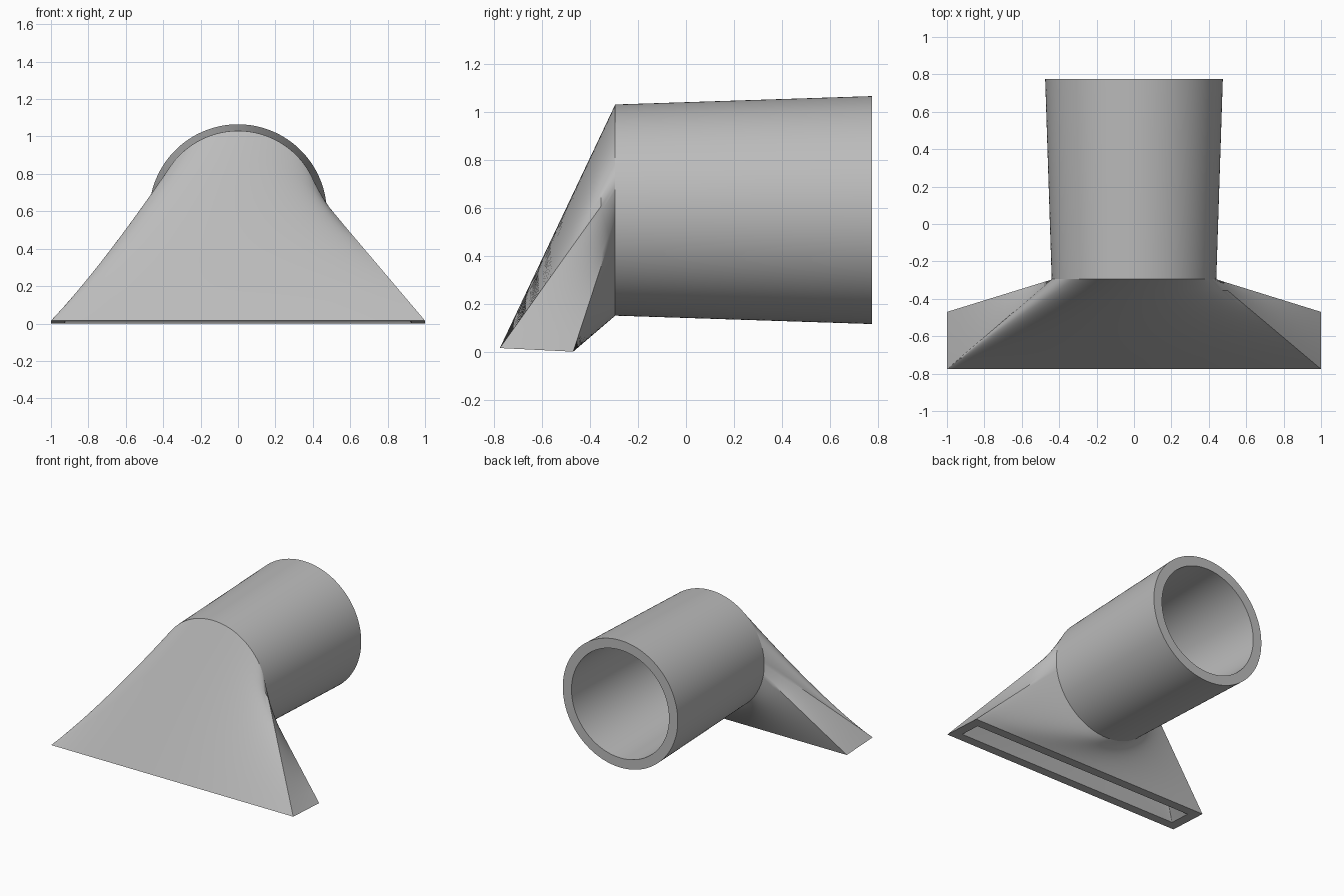
import bpy
import bmesh
from math import sin, cos, radians
from mathutils import Vector

if "Cube" in bpy.data.objects:
    bpy.data.objects.remove(bpy.data.objects["Cube"])

WALL = 0.072
AXIS_Z = 0.59
JOINT_Y, BACK_Y = -0.295, 0.776
JOINT_R, BACK_R = 0.44, 0.475

grey = bpy.data.materials.new("plain_grey")
grey.use_nodes = True
colour = (0.5, 0.5, 0.5, 1)
grey.diffuse_color = colour
grey.node_tree.nodes["Principled BSDF"].inputs["Base Color"].default_value = colour

# Each slot side: start angle, end angle, segments, spacing power along the slot edge
SIDES = [(178, 13, 64, 2), (13, -7, 8, 1), (-7, -170, 64, 2), (-170, -182, 8, 1)]


def circle_loop(radius, y):
    points = []
    for start, end, count, power in SIDES:
        for i in range(count):
            a = radians(start + (end - start) * i / count)
            points.append(Vector((radius * cos(a), y, AXIS_Z + radius * sin(a))))
    return points


def slot_loop(margin):
    x = 1 - margin
    front, back = -0.776 + margin, -0.47 - margin

    def corner(px, py):
        return Vector((px, py, 0.015 * (-0.47 - py) / 0.306))

    corners = [corner(-x, front), corner(x, front), corner(x, back), corner(-x, back)]
    points = []
    for k, (start, end, count, power) in enumerate(SIDES):
        for i in range(count):
            points.append(corners[k].lerp(corners[(k + 1) % 4], (i / count) ** power))
    return points


def blend(first, last, steps):
    """Rows of points running straight from one loop to another."""
    return [[a.lerp(b, s / steps) for a, b in zip(first, last)] for s in range(steps + 1)]


def skin(name, rows):
    bm = bmesh.new()
    rings = [[bm.verts.new(p) for p in row] for row in rows]
    for a, b in zip(rings, rings[1:]):
        n = len(a)
        for i in range(n):
            j = (i + 1) % n
            bm.faces.new((a[i], b[i], b[j], a[j]))
    mesh = bpy.data.meshes.new(name)
    bm.to_mesh(mesh)
    bm.free()
    mesh.materials.append(grey)
    obj = bpy.data.objects.new(name, mesh)
    bpy.context.collection.objects.link(obj)
    bpy.ops.object.select_all(action="DESELECT")
    obj.select_set(True)
    bpy.context.view_layer.objects.active = obj
    bpy.ops.object.shade_smooth_by_angle(angle=radians(30))
    return obj


outer_joint = circle_loop(JOINT_R, JOINT_Y)
inner_joint = circle_loop(JOINT_R - WALL, JOINT_Y)

# Tapered hose socket with a flat ring at its open end
skin("hose_socket", [inner_joint,
                     circle_loop(BACK_R - WALL, BACK_Y),
                     circle_loop(BACK_R, BACK_Y),
                     outer_joint])

# Flared head running from the round joint to the wide slot, hollow inside
skin("flared_head", blend(outer_joint, slot_loop(0), 8)
     + blend(slot_loop(WALL), inner_joint, 8))
